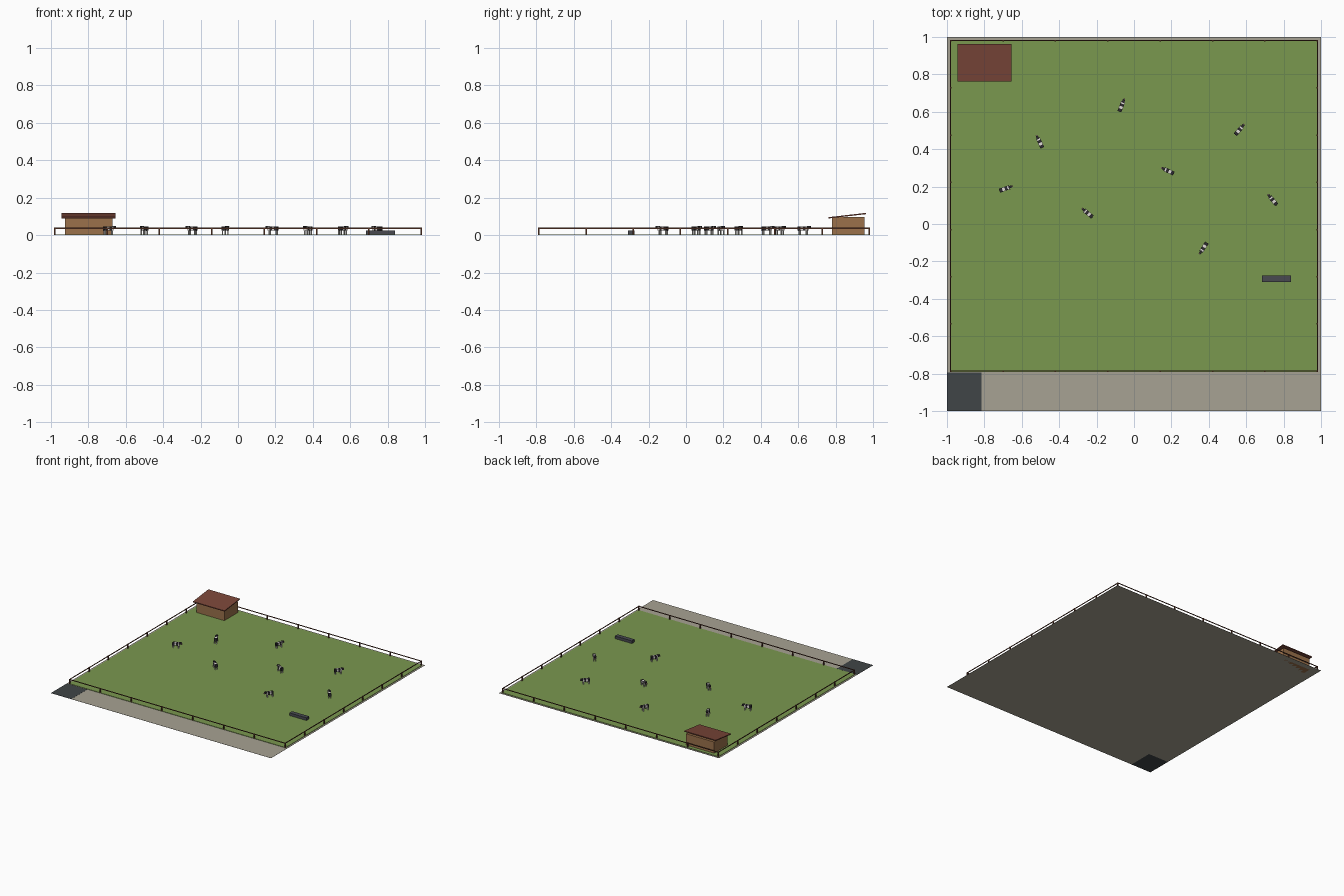
import bpy, bmesh, math
from mathutils import Matrix, Vector

if "Cube" in bpy.data.objects:
    bpy.data.objects.remove(bpy.data.objects["Cube"])


def material(name, srgb):
    m = bpy.data.materials.new(name)
    m.diffuse_color = [((c / 255 + 0.055) / 1.055) ** 2.4 for c in srgb] + [1]
    m.use_nodes = True
    m.node_tree.nodes["Principled BSDF"].inputs["Base Color"].default_value = m.diffuse_color
    return m


PAVING = material("paving", (167, 162, 147))
ASPHALT = material("asphalt", (64, 69, 71))
GRASS = material("grass", (122, 152, 79))
WOOD = material("fence_wood", (98, 58, 42))
WALL = material("shed_wood", (155, 113, 75))
ROOF = material("roof_red", (122, 70, 57))
METAL = material("trough_metal", (72, 74, 80))
WHITE = material("hide_white", (225, 220, 216))
BLACK = material("hide_black", (44, 42, 46))
PINK = material("muzzle_pink", (205, 160, 155))


def add_box(bm, lo, hi, mat=0):
    """Axis-aligned box between two corners."""
    lo, hi = Vector(lo), Vector(hi)
    verts = bmesh.ops.create_cube(bm, size=1)["verts"]
    for v in verts:
        v.co = Vector(lo[i] if v.co[i] < 0 else hi[i] for i in range(3))
    for f in {f for v in verts for f in v.link_faces}:
        f.material_index = mat
    return verts


def finish(name, bm, mats):
    me = bpy.data.meshes.new(name)
    bm.to_mesh(me)
    bm.free()
    for m in mats:
        me.materials.append(m)
    ob = bpy.data.objects.new(name, me)
    bpy.context.collection.objects.link(ob)
    return ob


def box(name, lo, hi, mat):
    bm = bmesh.new()
    add_box(bm, lo, hi)
    return finish(name, bm, [mat])


# Ground: paved base beside a dark corner pad, with the meadow on top
bm = bmesh.new()
add_box(bm, (-0.815, -1, 0), (1, -0.795, 0.001))
add_box(bm, (-1, -0.795, 0), (1, 1, 0.001))
finish("paved_base", bm, [PAVING])
box("corner_pad", (-1, -1, 0), (-0.815, -0.795, 0.0015), ASPHALT)
box("meadow", (-0.985, -0.79, 0.001), (0.985, 0.985, 0.004), GRASS)

# Fence: seven bays per side, posts and one top rail
X0, X1, Y0, Y1, BAYS = -0.98, 0.98, -0.787, 0.98, 7
posts = set()
for i in range(BAYS + 1):
    x = X0 + (X1 - X0) * i / BAYS
    y = Y0 + (Y1 - Y0) * i / BAYS
    posts |= {(x, Y0), (x, Y1), (X0, y), (X1, y)}
bm = bmesh.new()
for x, y in sorted(posts):
    add_box(bm, (x - 0.004, y - 0.004, 0.001), (x + 0.004, y + 0.004, 0.04))
finish("fence_posts", bm, [WOOD])
bm = bmesh.new()
R = 0.0025
for y in (Y0, Y1):
    add_box(bm, (X0, y - R, 0.034), (X1, y + R, 0.0395))
for x in (X0, X1):
    add_box(bm, (x - R, Y0, 0.034), (x + R, Y1, 0.0395))
finish("fence_rails", bm, [WOOD])

# Shed with a lean-to roof rising towards the back
box("shed_walls", (-0.925, 0.78, 0), (-0.67, 0.955, 0.096), WALL)
bm = bmesh.new()
for v in add_box(bm, (-0.943, 0.762, 0.089), (-0.656, 0.962, 0.096)):
    if v.co.y > 0.9:
        v.co.z += 0.023
finish("shed_roof", bm, [ROOF])

# Water trough
box("trough", (0.685, -0.311, 0.003), (0.84, -0.276, 0.026), METAL)


# Cow facing +x, with black and white bands along the body
def cow_mesh():
    bm = bmesh.new()
    bands = [(-0.036, -0.02, 1), (-0.02, -0.006, 0), (-0.006, 0.008, 1), (0.008, 0.018, 0)]
    for a, b, m in bands:
        add_box(bm, (a, -0.011, 0.024), (b, 0.011, 0.046), m)
    add_box(bm, (0.015, -0.006, 0.034), (0.034, 0.006, 0.049), 1)       # head
    add_box(bm, (0.034, -0.005, 0.034), (0.038, 0.005, 0.042), 2)       # muzzle
    add_box(bm, (-0.038, -0.0015, 0.022), (-0.036, 0.0015, 0.044), 1)   # tail
    for s in (-1, 1):
        add_box(bm, (0.018, s * 0.009 - 0.003, 0.045), (0.021, s * 0.009 + 0.003, 0.049), 1)
        for x in (-0.03, 0.012):
            add_box(bm, (x - 0.003, s * 0.0075 - 0.003, 0.003),
                    (x + 0.003, s * 0.0075 + 0.003, 0.025), 0)
    return finish("cow_1", bm, [WHITE, BLACK, PINK])


# Herd: position and heading in degrees
herd = [(-0.065, 0.635, 69), (-0.505, 0.44, 115), (-0.685, 0.19, 20), (-0.25, 0.06, 140),
        (0.18, 0.285, 155), (0.565, 0.505, 50), (0.74, 0.13, 130), (0.37, -0.13, 237)]
first = cow_mesh()
for i, (x, y, a) in enumerate(herd):
    ob = first
    if i:
        ob = bpy.data.objects.new(f"cow_{i + 1}", first.data)
        bpy.context.collection.objects.link(ob)
    ob.location = (x, y, 0)
    ob.rotation_euler = (0, 0, math.radians(a))
